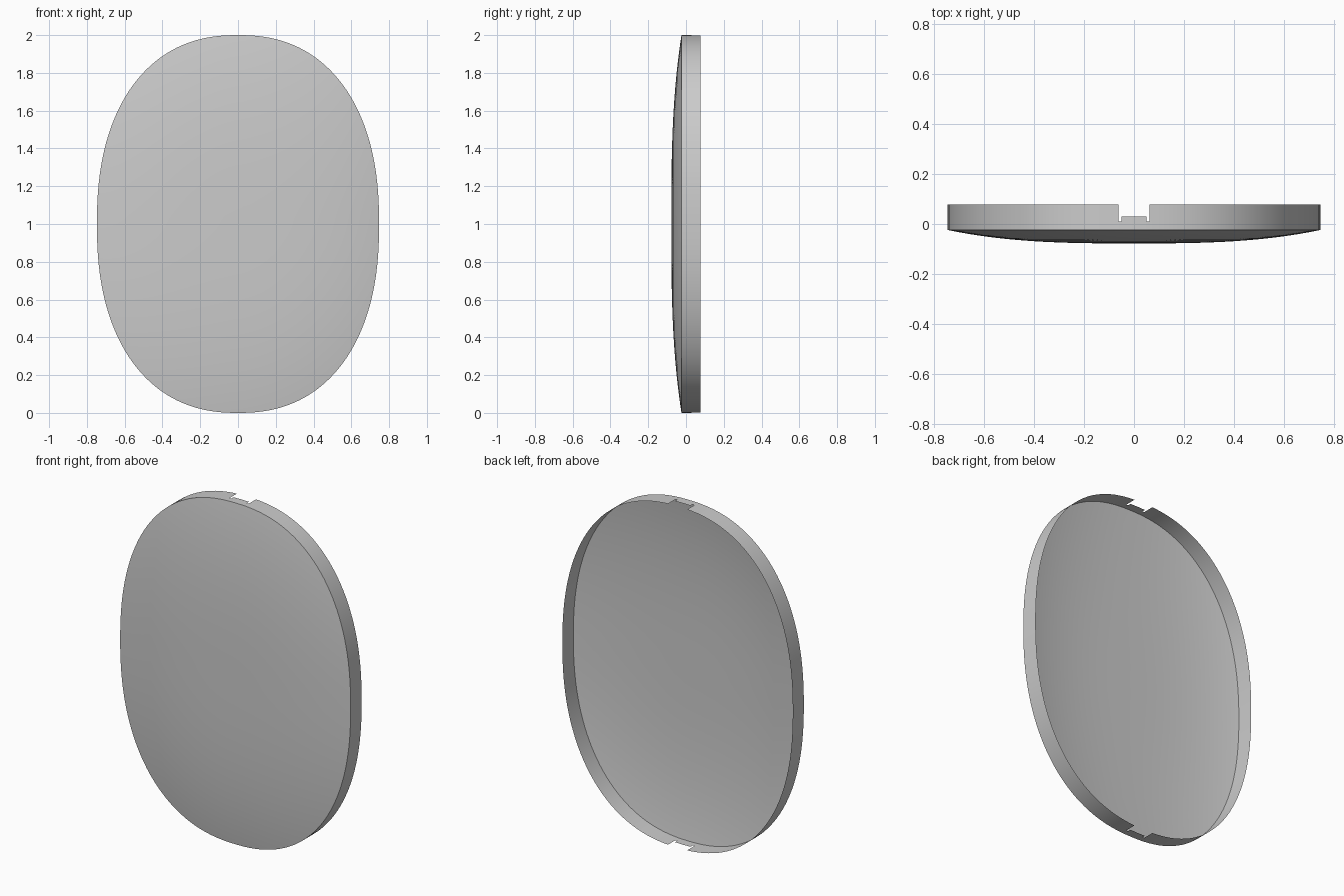
import bpy, bmesh, math

if "Cube" in bpy.data.objects:
    bpy.data.objects.remove(bpy.data.objects["Cube"])

HALF_W, HALF_H, POWER = 0.747, 1.0, 2.3      # rounded outline
Y_FRONT, Y_RIM, Y_BACK = -0.078, -0.024, 0.078
NOTCH, TAB = 0.062, 0.05                      # half widths of notch and its tab
Y_SLOT, Y_TAB = 0.01, 0.03


def outline():
    """Closed superellipse outline with exact points at the notch edges."""
    angles = [math.pi / 2 * i / 36 for i in range(37)]
    angles += [math.acos((x / HALF_W) ** (POWER / 2)) for x in (NOTCH, TAB)]
    quarter = [(HALF_W * abs(math.cos(a)) ** (2 / POWER),
                HALF_H * math.sin(a) ** (2 / POWER)) for a in sorted(angles)]
    quarter[-1] = (0.0, HALF_H)
    pts = quarter[:]
    pts += [(-x, z) for x, z in reversed(quarter[:-1])]
    pts += [(-x, -z) for x, z in quarter[1:]]
    pts += [(x, -z) for x, z in reversed(quarter[1:-1])]
    return pts


pts = outline()
n = len(pts)
bm = bmesh.new()


def ring(scale, y):
    return [bm.verts.new((x * scale, y, z * scale + HALF_H)) for x, z in pts]


# Domed front: concentric rings growing from the centre
centre = bm.verts.new((0, Y_FRONT, HALF_H))
rings = []
steps = 16
for i in range(1, steps + 1):
    t = math.sin(math.pi / 2 * i / steps)
    rings.append(ring(t, Y_FRONT + (Y_RIM - Y_FRONT) * t ** 2.9))
for i in range(n):
    j = (i + 1) % n
    bm.faces.new((centre, rings[0][i], rings[0][j]))
    for a, b in zip(rings, rings[1:]):
        bm.faces.new((a[i], b[i], b[j], a[j]))

# Rim running back, with a tabbed notch at top and bottom
levels = [Y_SLOT, Y_TAB, Y_BACK]
rim = [rings[-1]] + [ring(1, y) for y in levels]
for i in range(n):
    j = (i + 1) % n
    mid = abs(pts[i][0] + pts[j][0]) / 2
    at_end = abs(pts[i][1]) > 0.5
    rows = 3
    if at_end and mid < NOTCH:
        rows = 2 if mid < TAB else 1
    for a, b in list(zip(rim, rim[1:]))[:rows]:
        bm.faces.new((a[i], b[i], b[j], a[j]))
bmesh.ops.delete(bm, geom=[v for v in bm.verts if not v.link_faces], context='VERTS')

mesh = bpy.data.meshes.new("domed_cover")
bm.to_mesh(mesh)
bm.free()
cover = bpy.data.objects.new("domed_cover", mesh)
bpy.context.collection.objects.link(cover)
bpy.context.view_layer.objects.active = cover
cover.select_set(True)
bpy.ops.object.shade_smooth_by_angle(angle=math.radians(30))
